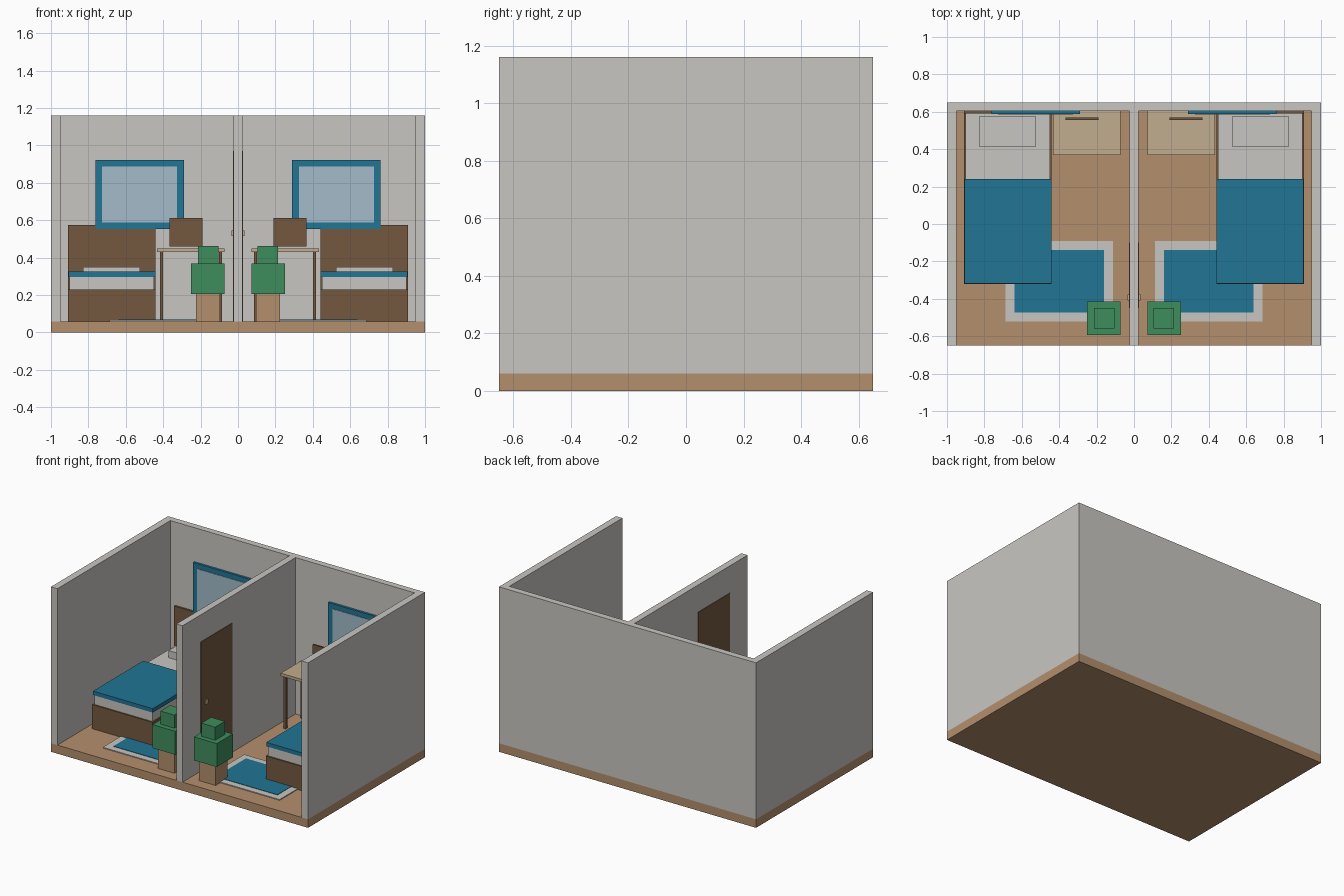
import bpy

if "Cube" in bpy.data.objects:
    bpy.data.objects.remove(bpy.data.objects["Cube"])


def material(name, r, g, b):
    def lin(c):
        c /= 255
        return c / 12.92 if c <= 0.04045 else ((c + 0.055) / 1.055) ** 2.4
    m = bpy.data.materials.new(name)
    m.diffuse_color = (lin(r), lin(g), lin(b), 1)
    m.use_nodes = True
    m.node_tree.nodes["Principled BSDF"].inputs["Base Color"].default_value = m.diffuse_color
    return m


WHITE = material("warm white", 201, 198, 193)
TAN = material("floor tan", 180, 143, 109)
BROWN = material("dark wood", 117, 88, 63)
BLUE = material("fabric blue", 33, 117, 149)
GLASS = material("glass blue", 163, 187, 200)
GREEN = material("leaf green", 62, 141, 92)
PALE = material("pale wood", 193, 173, 142)


def box(name, x, y, z, mat):
    """Box from (min, max) ranges on each axis."""
    verts = [(a, b, c) for a in x for b in y for c in z]
    faces = [(0, 1, 3, 2), (4, 6, 7, 5), (0, 4, 5, 1),
             (2, 3, 7, 6), (0, 2, 6, 4), (1, 5, 7, 3)]
    me = bpy.data.meshes.new(name)
    me.from_pydata(verts, [], faces)
    me.materials.append(mat)
    ob = bpy.data.objects.new(name, me)
    bpy.context.collection.objects.link(ob)
    return ob


def pair(name, x, y, z, mat):
    """The same box in the left room and, mirrored, in the right room."""
    box("left_" + name, (-x[1], -x[0]), y, z, mat)
    box("right_" + name, x, y, z, mat)


# Room shell
FLOOR = 0.06
TOP = 1.16
box("floor", (-1, 1), (-0.65, 0.65), (0, FLOOR), TAN)
box("back_wall", (-1, 1), (0.605, 0.65), (FLOOR, TOP), WHITE)
pair("side_wall", (0.95, 1), (-0.65, 0.605), (FLOOR, TOP), WHITE)
box("partition_wall", (-0.024, 0.024), (-0.65, 0.605), (FLOOR, TOP), WHITE)

# Door through the partition, with a knob on each side
box("door", (-0.027, 0.027), (-0.45, -0.10), (FLOOR, 0.97), BROWN)
pair("door_knob", (0.027, 0.036), (-0.41, -0.378), (0.515, 0.545), PALE)

# Beds
pair("bed_frame", (0.44, 0.91), (-0.32, 0.60), (FLOOR, 0.23), BROWN)
pair("headboard", (0.44, 0.91), (0.59, 0.604), (0.23, 0.575), BROWN)
pair("mattress", (0.45, 0.90), (-0.31, 0.59), (0.23, 0.30), WHITE)
pair("blanket", (0.442, 0.906), (-0.317, 0.24), (0.297, 0.325), BLUE)
pair("pillow", (0.525, 0.83), (0.415, 0.575), (0.30, 0.35), WHITE)

# Windows
X0, X1, Z0, Z1, W = 0.29, 0.762, 0.553, 0.922, 0.035
WY = (0.588, 0.604)
pair("window_bottom_rail", (X0, X1), WY, (Z0, Z0 + W), BLUE)
pair("window_top_rail", (X0, X1), WY, (Z1 - W, Z1), BLUE)
pair("window_inner_stile", (X0, X0 + W), WY, (Z0 + W, Z1 - W), BLUE)
pair("window_outer_stile", (X1 - W, X1), WY, (Z0 + W, Z1 - W), BLUE)
pair("window_glass", (X0 + W, X1 - W), (0.585, 0.60), (Z0 + W, Z1 - W), GLASS)

# Desks with four legs and a screen
pair("desk_top", (0.073, 0.432), (0.37, 0.603), (0.43, 0.45), PALE)
for side, lx in (("inner", 0.085), ("outer", 0.40)):
    for end, ly in (("front", 0.385), ("back", 0.572)):
        pair(f"desk_leg_{side}_{end}", (lx, lx + 0.017), (ly, ly + 0.017),
             (FLOOR, 0.43), BROWN)
pair("screen", (0.19, 0.365), (0.557, 0.57), (0.46, 0.612), BROWN)

# Rugs with a coloured centre
pair("rug_border", (0.113, 0.688), (-0.52, -0.092), (FLOOR, 0.066), WHITE)
pair("rug_centre", (0.16, 0.638), (-0.473, -0.14), (0.066, 0.069), BLUE)

# Potted plants
pair("plant_pot", (0.095, 0.225), (-0.57, -0.44), (FLOOR, 0.205), TAN)
pair("plant_leaves", (0.073, 0.25), (-0.593, -0.415), (0.205, 0.37), GREEN)
pair("plant_crown", (0.105, 0.213), (-0.558, -0.45), (0.37, 0.462), GREEN)
